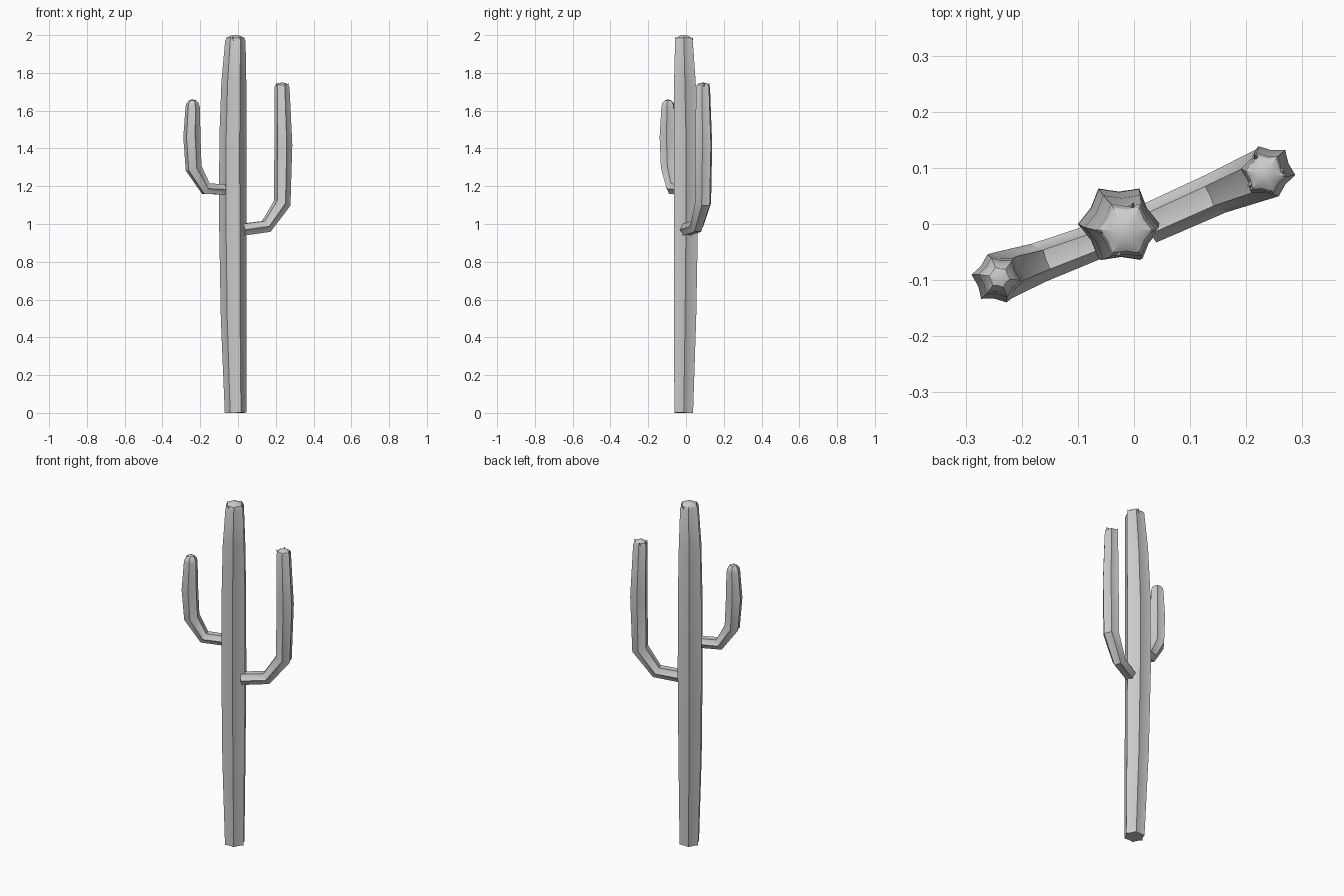
import bpy, bmesh, math
from mathutils import Vector

if "Cube" in bpy.data.objects:
    bpy.data.objects.remove(bpy.data.objects["Cube"])

RIBS = 6
VALLEY = 0.79   # valley radius relative to rib radius


def finish(bm, name, angle=30):
    bmesh.ops.recalc_face_normals(bm, faces=bm.faces)
    me = bpy.data.meshes.new(name)
    bm.to_mesh(me)
    bm.free()
    ob = bpy.data.objects.new(name, me)
    bpy.context.collection.objects.link(ob)
    bpy.ops.object.select_all(action='DESELECT')
    ob.select_set(True)
    bpy.context.view_layer.objects.active = ob
    bpy.ops.object.shade_smooth_by_angle(angle=math.radians(angle))
    return ob


def ribbed_stem(name, path, side, dome):
    """Star-section tube along (x, y, z, radius) points with a domed tip."""
    pts = [Vector(p[:3]) for p in path]
    radii = [p[3] for p in path]
    tans = []
    for i in range(len(pts)):
        a = (pts[i] - pts[i - 1]).normalized() if i else Vector()
        b = (pts[i + 1] - pts[i]).normalized() if i < len(pts) - 1 else Vector()
        tans.append((a + b).normalized())
    # dome rings above the last point
    top, r_top = pts[-1].copy(), radii[-1]
    for t in (30, 60):
        a = math.radians(t)
        pts.append(top + Vector((0, 0, dome * math.sin(a))))
        radii.append(r_top * math.cos(a))
        tans.append(Vector((0, 0, 1)))
    bm = bmesh.new()
    rings = []
    n = RIBS * 2
    for p, r, t in zip(pts, radii, tans):
        u = (side - t * side.dot(t)).normalized()
        w = t.cross(u)
        ring = []
        for k in range(n):
            a = math.tau * k / n
            rr = r if k % 2 == 0 else r * VALLEY
            ring.append(bm.verts.new(p + rr * (math.cos(a) * u + math.sin(a) * w)))
        rings.append(ring)
    for lo, hi in zip(rings, rings[1:]):
        for k in range(n):
            j = (k + 1) % n
            bm.faces.new((lo[k], lo[j], hi[j], hi[k]))
    pole = bm.verts.new(top + Vector((0, 0, dome)))
    for k in range(n):
        bm.faces.new((rings[-1][k], rings[-1][(k + 1) % n], pole))
    bm.faces.new(rings[0][::-1])
    return finish(bm, name)


def buds(name, centre, spots):
    """Small cones leaning outward around a stem tip."""
    bm = bmesh.new()
    c = Vector(centre)
    for x, y in spots:
        out = Vector((x - c.x, y - c.y, 0)).normalized()
        axis = (out * 0.5 + Vector((0, 0, 1))).normalized()
        m = Vector((0, 0, 1)).rotation_difference(axis).to_matrix().to_4x4()
        m.translation = Vector((x, y, c.z)) - out * 0.004
        bmesh.ops.create_cone(bm, cap_ends=True, segments=5, radius1=0.009,
                              radius2=0.0, depth=0.03, matrix=m)
    return finish(bm, name)


# Trunk, slightly bulging and leaning
ribbed_stem("trunk", [(-0.013, -0.012, 0.0, 0.057), (-0.023, -0.005, 0.5, 0.068),
                      (-0.027, 0.0, 1.0, 0.073), (-0.027, 0.0, 1.45, 0.072),
                      (-0.022, -0.006, 1.75, 0.066), (-0.014, -0.011, 1.97, 0.054)],
            Vector((1, 0, 0)), 0.03)

# Arms share the horizontal direction of about 22 degrees
h = math.radians(22)
arm_side = Vector((-math.sin(h), math.cos(h), 0))
ribbed_stem("right_arm", [(0.025, 0.0, 0.97, 0.036), (0.15, 0.056, 0.987, 0.038),
                          (0.234, 0.09, 1.11, 0.046), (0.24, 0.094, 1.42, 0.048),
                          (0.233, 0.09, 1.725, 0.040)], arm_side, 0.024)
ribbed_stem("left_arm", [(-0.065, -0.03, 1.183, 0.032), (-0.17, -0.069, 1.187, 0.036),
                         (-0.235, -0.092, 1.295, 0.044), (-0.244, -0.097, 1.46, 0.046),
                         (-0.24, -0.095, 1.62, 0.038)], arm_side, 0.04)

# Buds on the trunk and right arm tips
buds("trunk_buds", (-0.014, -0.011, 1.978),
     [(-0.002, 0.036), (0.033, -0.012), (-0.028, -0.056), (-0.058, -0.015)])
buds("right_arm_buds", (0.233, 0.09, 1.735),
     [(0.216, 0.122), (0.267, 0.095), (0.204, 0.068)])
